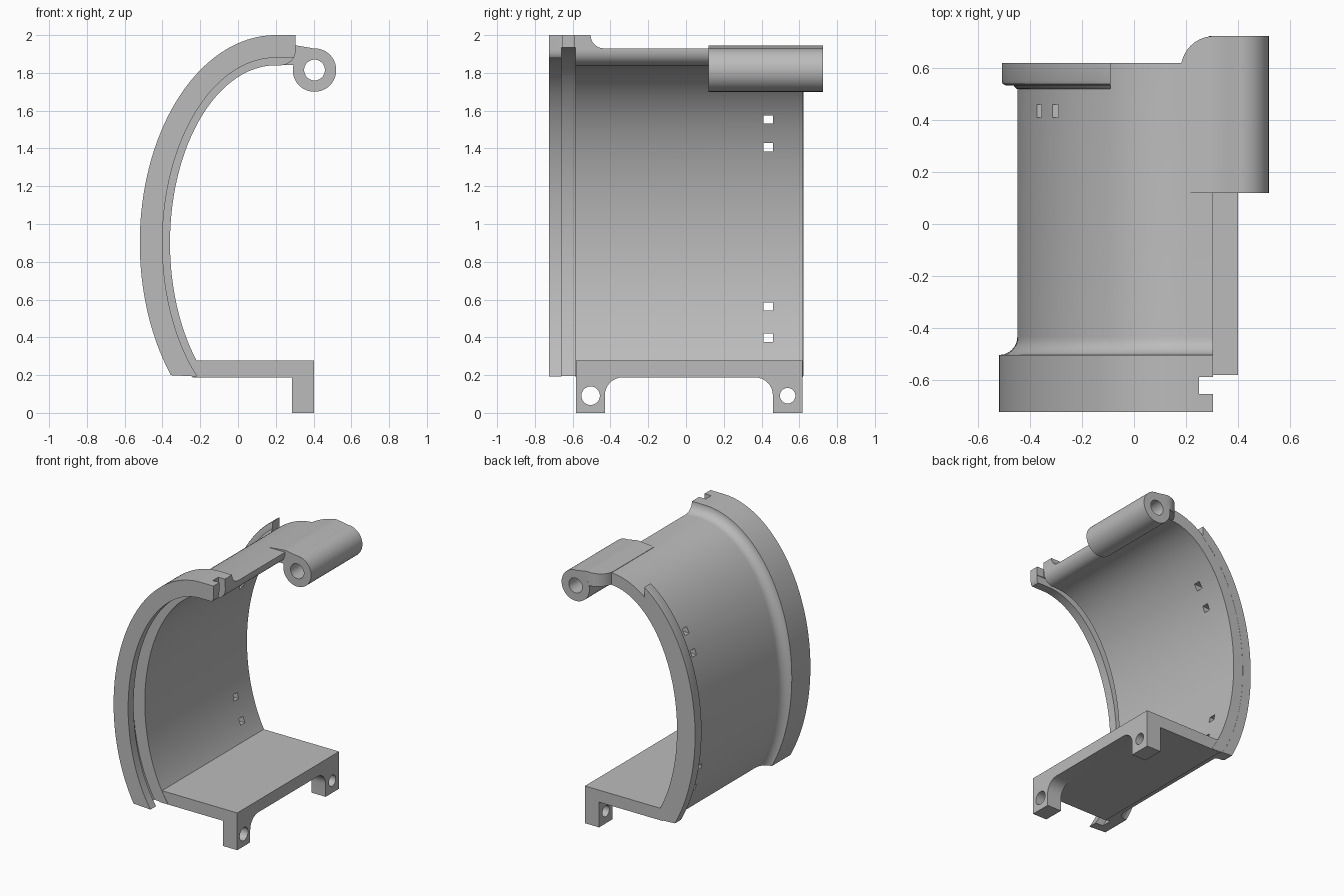
import bpy, bmesh, math
from math import sin, cos, pi, asin, acos, sqrt

if "Cube" in bpy.data.objects:
    bpy.data.objects.remove(bpy.data.objects["Cube"])

grey = bpy.data.materials.new("plain grey")
grey.diffuse_color = (0.5, 0.5, 0.5, 1)
grey.use_nodes = True
grey.node_tree.nodes["Principled BSDF"].inputs["Base Color"].default_value = grey.diffuse_color


def loft(name, sections, closed=False, smooth=True):
    """Skin a list of equal-length point loops; cap the ends unless closed."""
    bm = bmesh.new()
    rows = [[bm.verts.new(p) for p in s] for s in sections]
    n = len(rows[0])
    for i in range(len(rows) if closed else len(rows) - 1):
        a, b = rows[i], rows[(i + 1) % len(rows)]
        for j in range(n):
            k = (j + 1) % n
            bm.faces.new((a[j], a[k], b[k], b[j]))
    if not closed:
        bm.faces.new(rows[0])
        bm.faces.new(rows[-1][::-1])
    bmesh.ops.recalc_face_normals(bm, faces=bm.faces)
    me = bpy.data.meshes.new(name)
    bm.to_mesh(me)
    bm.free()
    me.materials.append(grey)
    ob = bpy.data.objects.new(name, me)
    bpy.context.collection.objects.link(ob)
    if smooth:
        finish(ob)
    return ob


def activate(ob):
    bpy.ops.object.select_all(action='DESELECT')
    ob.select_set(True)
    bpy.context.view_layer.objects.active = ob


def finish(ob):
    activate(ob)
    bpy.ops.object.shade_smooth_by_angle(angle=math.radians(30))


def extrude_x(name, yz, x0, x1, smooth=True):
    return loft(name, [[(x, y, z) for y, z in yz] for x in (x0, x1)], smooth=smooth)


def rect(y0, y1, z0, z1):
    return [(y0, z0), (y1, z0), (y1, z1), (y0, z1)]


def cut(ob, cutter):
    activate(ob)
    m = ob.modifiers.new("cut", 'BOOLEAN')
    m.operation = 'DIFFERENCE'
    m.solver = 'EXACT'
    m.object = cutter
    bpy.ops.object.modifier_apply(modifier=m.name)
    bpy.data.objects.remove(cutter)


# Elliptical sweep: section points are (y, offset outward from the inner ellipse)
def station(section, f, end_x=None):
    pts = []
    for y, d in section:
        a, b = 0.56 + d, 0.94 + d
        t0 = asin((0.19 + 0.06 * d - 0.9) / b)
        t1 = pi / 2 if end_x is None else acos((0.2 - end_x) / a)
        t = t0 + (t1 - t0) * f
        pts.append((0.2 - a * cos(t), y, 0.9 + b * sin(t)))
    return pts


# Half shell with front flange, inner groove and filleted step
fillet = [(-0.435 - 0.07 * cos(p), 0.16 - 0.07 * sin(p))
          for p in [i * pi / 16 for i in range(8, -1, -1)]]
section = [(-0.725, 0.16), (-0.725, 0.04), (-0.66, 0.04), (-0.66, 0.095),
           (-0.585, 0.095), (-0.585, 0), (0.62, 0), (0.62, 0.09)] + fillet
N = 64
rows = [station(section, i / N) for i in range(N + 1)]
for i in range(9):                       # straight lip with rounded lower edge
    s = sin(i / 8 * pi / 2)
    x, dmin = 0.225 + 0.08 * s, 0.08 - 0.08 * sqrt(max(0, 1 - s * s))
    rows.append([(x, y, 1.84 + max(d, dmin)) for y, d in section])
shell = loft("half_shell", rows, smooth=False)

# Notch at the flange end, and four small slots through the wall
cut(shell, extrude_x("notch_cutter", rect(-0.655, -0.59, 1.7, 2.2), 0.25, 0.6, False))
for z in (1.553, 1.407, 0.563, 0.397):
    cut(shell, extrude_x("slot_cutter", rect(0.41, 0.46, z - 0.022, z + 0.022),
                         -0.6, 0.05, False))
finish(shell)

# Rear rim, stopping short of the top
rim = [(0.515, 0.08), (0.523, 0.095), (0.535, 0.105), (0.535, 0.135), (0.54, 0.146),
       (0.552, 0.15), (0.621, 0.15), (0.621, 0.08)]
loft("rear_rim", [station(rim, i / 48, -0.09) for i in range(49)])

# Base plate
extrude_x("base_plate", rect(-0.583, 0.618, 0.188, 0.278), -0.24, 0.29)

# Foot rail: two feet joined by an arch with round corners
arch = [(-0.335 - 0.095 * sin(a), 0.093 + 0.095 * cos(a))
        for a in [i * pi / 16 for i in range(8, -1, -1)]]
arch += [(0.365 + 0.095 * sin(a), 0.093 + 0.095 * cos(a))
         for a in [i * pi / 16 for i in range(9)]]
feet = extrude_x("foot_rail", [(-0.583, 0.278), (-0.583, 0), (-0.43, 0)] + arch +
                 [(0.46, 0), (0.618, 0), (0.618, 0.278)], 0.285, 0.402, False)
for y, r in ((-0.505, 0.049), (0.538, 0.041)):
    ring = [(y + r * cos(i * pi / 16), 0.091 + r * sin(i * pi / 16)) for i in range(32)]
    cut(feet, extrude_x("bolt_hole_cutter", ring, 0.2, 0.5, False))
finish(feet)

# Hinge barrel
CX, CZ = 0.405, 1.815
loft("hinge_barrel", [[(CX + r * cos(t), y, CZ + r * sin(t)) for r, y in
     ((0.115, 0.12), (0.115, 0.725), (0.055, 0.725), (0.055, 0.12))]
     for t in [i * pi / 24 for i in range(48)]], closed=True)

# Web joining the barrel to the shell, with a rounded rear corner
web = []
for x in [0.31 - 0.13 * cos(i * pi / 20) for i in range(11)] + [0.36, 0.405]:
    y1 = 0.595 + sqrt(max(0, 0.13 ** 2 - min(0, x - 0.31) ** 2))
    top = 1.932 + (x - 0.18) * 0.1 if x < 0.311 else 1.945 - (x - 0.31) * 0.17
    low = 1.842 + max(0, x - 0.3) * 0.57
    web.append([(x, 0.12, low), (x, y1, low), (x, y1, top), (x, 0.12, top)])
loft("hinge_web", web)
